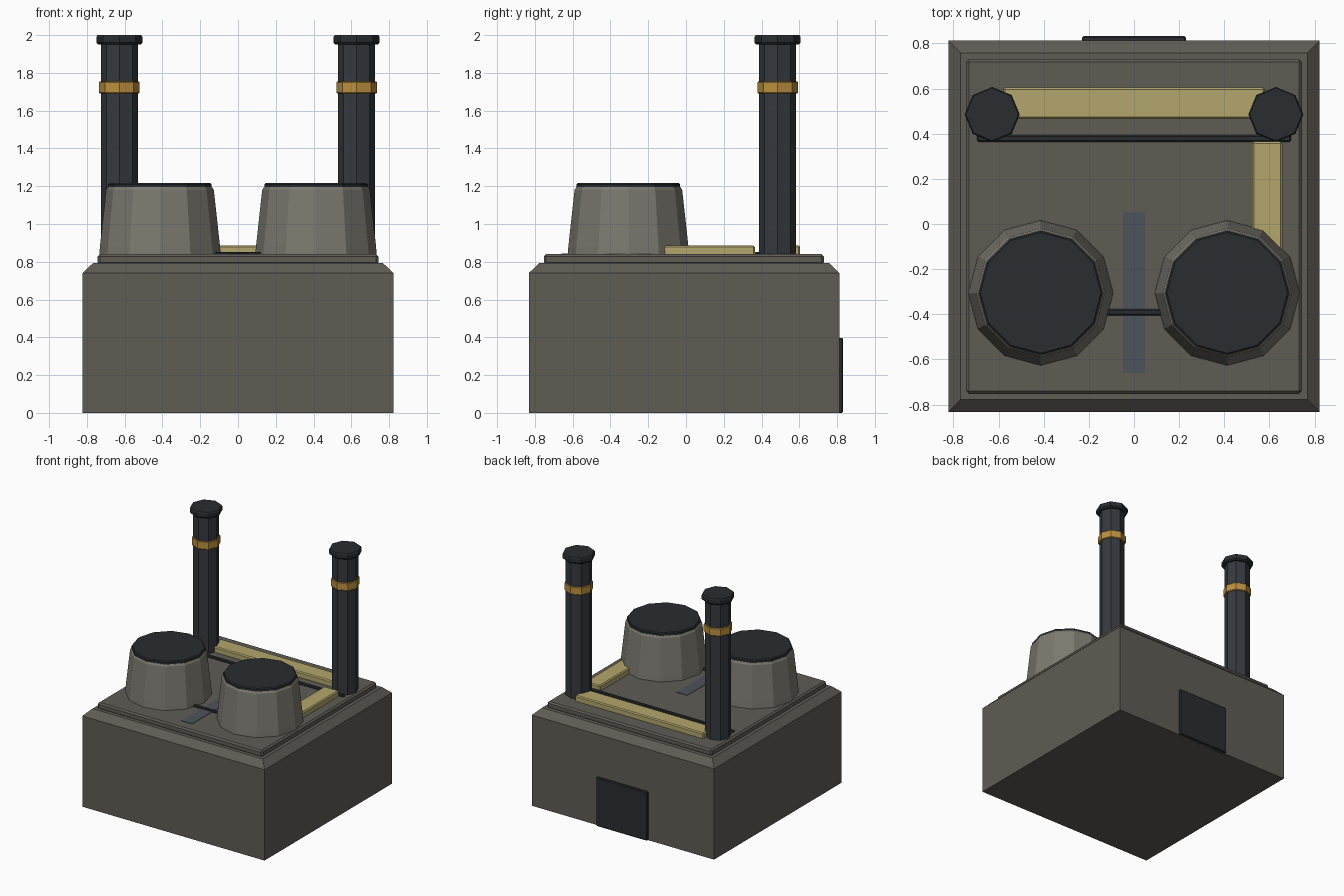
import bpy, bmesh, math
from mathutils import Matrix

if "Cube" in bpy.data.objects:
    bpy.data.objects.remove(bpy.data.objects["Cube"])


def mat(name, rgb):
    m = bpy.data.materials.new(name)
    m.diffuse_color = (*rgb, 1)
    m.use_nodes = True
    m.node_tree.nodes["Principled BSDF"].inputs["Base Color"].default_value = m.diffuse_color
    return m


CONCRETE = mat("concrete", (0.115, 0.107, 0.09))
TOWER = mat("tower_concrete", (0.20, 0.19, 0.16))
DARK = mat("dark_metal", (0.022, 0.026, 0.03))
STACK = mat("stack_metal", (0.035, 0.04, 0.047))
BRASS = mat("brass_band", (0.50, 0.28, 0.05))
PIPE = mat("yellow_duct", (0.45, 0.38, 0.15))
SLATE = mat("slate_strip", (0.075, 0.085, 0.105))


def finish(name, bm, material):
    bmesh.ops.recalc_face_normals(bm, faces=bm.faces)
    me = bpy.data.meshes.new(name)
    bm.to_mesh(me)
    bm.free()
    me.materials.append(material)
    ob = bpy.data.objects.new(name, me)
    bpy.context.collection.objects.link(ob)
    return ob


def box(name, x, y, z, material, bevel=0.0):
    """Box from (min, max) ranges, with optional one-step bevel."""
    bm = bmesh.new()
    size = Matrix.Diagonal((x[1] - x[0], y[1] - y[0], z[1] - z[0], 1))
    mid = Matrix.Translation([(r[0] + r[1]) / 2 for r in (x, y, z)])
    bmesh.ops.create_cube(bm, size=1, matrix=mid @ size)
    if bevel:
        bmesh.ops.bevel(bm, geom=bm.edges[:], offset=bevel, segments=1,
                        affect='EDGES')
    return finish(name, bm, material)


def stacked(name, cx, cy, sides, profile, material, turn=0.0):
    """Solid of polygon rings given as (radius, z), capped at both ends."""
    bm = bmesh.new()
    rings = []
    for r, z in profile:
        rings.append([bm.verts.new((cx + r * math.cos(turn + math.tau * i / sides),
                                    cy + r * math.sin(turn + math.tau * i / sides), z))
                      for i in range(sides)])
    for a, b in zip(rings, rings[1:]):
        for i in range(sides):
            j = (i + 1) % sides
            bm.faces.new((a[i], a[j], b[j], b[i]))
    bm.faces.new(rings[0][::-1])
    bm.faces.new(rings[-1])
    return finish(name, bm, material)


# Main block with chamfered top rim, as a four-sided stack
d = math.sqrt(2)
stacked("main_block", 0, -0.01, 4,
        [(0.822 * d, 0), (0.822 * d, 0.74), (0.768 * d, 0.793)],
        CONCRETE, math.pi / 4)

# Roof slab and rear door
box("roof_slab", (-0.743, 0.743), (-0.752, 0.73), (0.785, 0.84), CONCRETE, 0.012)
box("rear_door", (-0.23, 0.23), (0.79, 0.832), (0, 0.397), DARK, 0.006)

# Mirrored towers and chimneys
for side, s in (("left", -1), ("right", 1)):
    tx, ty = 0.413 * s, -0.305
    stacked(side + "_tower", tx, ty, 12,
            [(0.322, 0.83), (0.318, 0.88), (0.285, 1.18), (0.276, 1.195)], TOWER)
    stacked(side + "_tower_lid", tx, ty, 12,
            [(0.274, 1.185), (0.274, 1.21), (0.267, 1.217)], DARK)

    cx, cy = 0.628 * s, 0.485
    stacked(side + "_chimney", cx, cy, 8, [(0.098, 0.83), (0.098, 1.96)], STACK)
    stacked(side + "_chimney_band", cx, cy, 8,
            [(0.103, 1.69), (0.107, 1.695), (0.107, 1.75), (0.103, 1.755)], BRASS)
    stacked(side + "_chimney_cap", cx, cy, 8,
            [(0.113, 1.95), (0.122, 1.96), (0.122, 1.99), (0.116, 2.0)], DARK)

# Roof ducts
box("rear_duct", (-0.58, 0.58), (0.465, 0.604), (0.82, 0.886), PIPE, 0.008)
box("side_duct", (0.523, 0.657), (-0.13, 0.365), (0.82, 0.886), PIPE, 0.008)

# Thin dark pipes and the walkway strip
box("rear_pipe", (-0.695, 0.695), (0.364, 0.394), (0.83, 0.853), DARK, 0.006)
box("tower_link_pipe", (-0.16, 0.16), (-0.405, -0.377), (0.83, 0.853), DARK, 0.006)
box("walkway_strip", (-0.048, 0.048), (-0.66, 0.052), (0.83, 0.843), SLATE)
